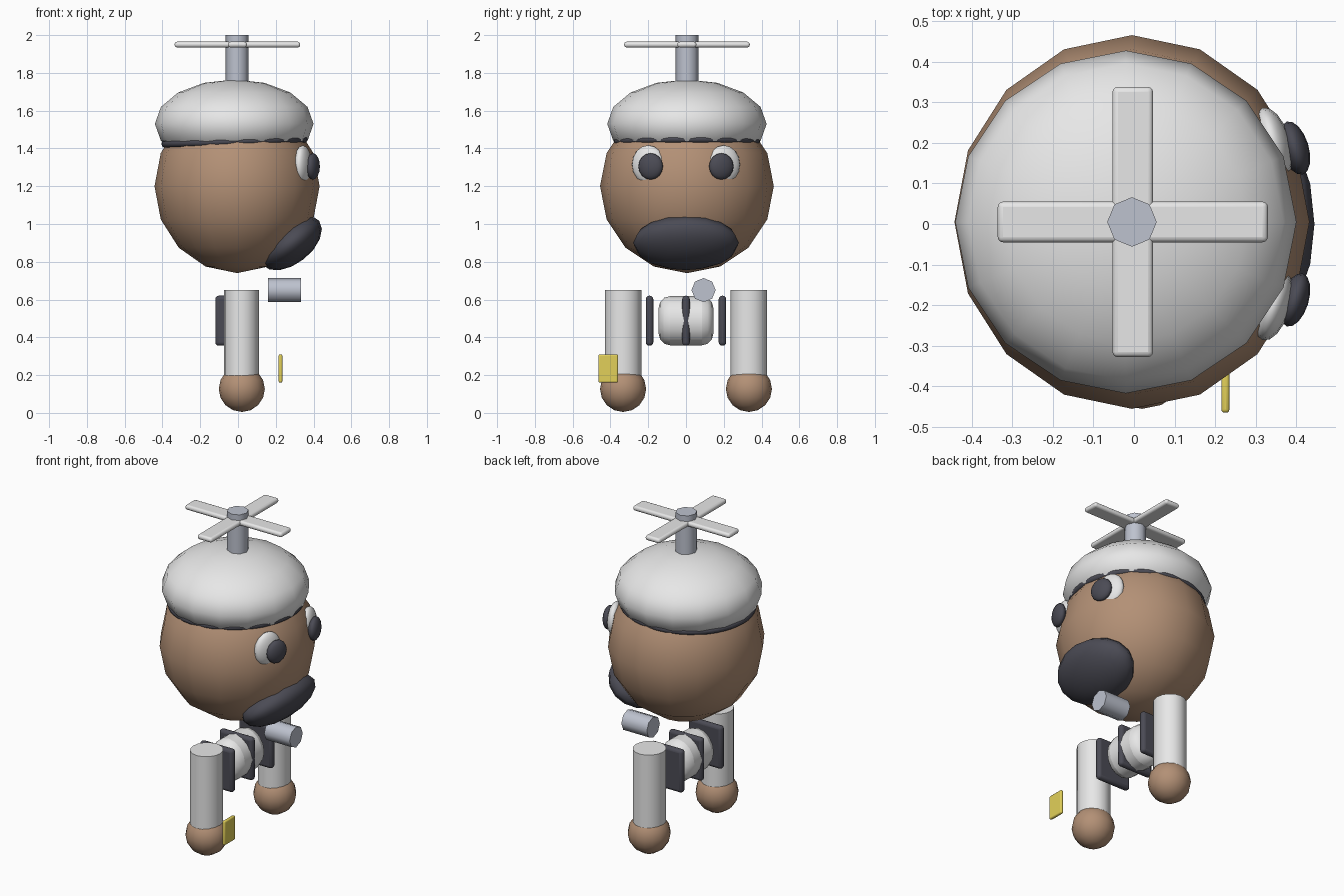
import bpy, math
from mathutils import Matrix

cube = bpy.data.objects.get("Cube")
if cube:
    bpy.data.objects.remove(cube, do_unlink=True)


def material(name, rgb):
    m = bpy.data.materials.new(name)
    m.use_nodes = True
    m.diffuse_color = (*rgb, 1)
    m.node_tree.nodes["Principled BSDF"].inputs["Base Color"].default_value = (*rgb, 1)
    return m


BROWN = material("warm brown", (0.45, 0.28, 0.18))
WHITE = material("soft white", (0.8, 0.8, 0.8))
DARK = material("dark slate", (0.07, 0.07, 0.09))
STEEL = material("blue grey", (0.51, 0.54, 0.62))
YELLOW = material("yellow", (0.76, 0.63, 0.1))


def finish(name, mat, bevel=0, segments=3):
    """Name and colour the active object, round its edges and smooth it."""
    o = bpy.context.object
    o.name = name
    o.data.materials.append(mat)
    if bevel:
        bpy.ops.object.transform_apply(location=False, rotation=False, scale=True)
        b = o.modifiers.new("rounding", 'BEVEL')
        b.width = bevel
        b.segments = segments
        b.limit_method = 'ANGLE'
        b.angle_limit = math.radians(50)
    bpy.ops.object.shade_smooth_by_angle(angle=math.radians(50))
    return o


def ball(name, mat, loc, radii, rot=(0, 0, 0), segments=16, rings=8):
    bpy.ops.mesh.primitive_uv_sphere_add(segments=segments, ring_count=rings, radius=1,
                                         location=loc, rotation=rot)
    bpy.context.object.scale = radii
    return finish(name, mat)


def rod(name, mat, loc, radii, length, rot=(0, 0, 0), sides=16, bevel=0):
    bpy.ops.mesh.primitive_cylinder_add(vertices=sides, radius=1, depth=1,
                                        location=loc, rotation=rot)
    bpy.context.object.scale = (*radii, length)
    return finish(name, mat, bevel)


def block(name, mat, loc, size, bevel):
    bpy.ops.mesh.primitive_cube_add(size=1, location=loc)
    bpy.context.object.scale = size
    return finish(name, mat, bevel)


# Head with muzzle
ball("head", BROWN, (-0.005, 0.005, 1.2), (0.437, 0.46, 0.46))
ball("muzzle", DARK, (0.28, 0, 0.9), (0.19, 0.28, 0.11), (0, math.radians(-38), 0))

# Cap and its dark band
ball("cap", WHITE, (-0.02, 0.005, 1.53), (0.42, 0.422, 0.235))
bpy.ops.mesh.primitive_torus_add(major_segments=48, minor_segments=10, major_radius=0.368,
                                 minor_radius=0.02, location=(-0.018, 0.005, 1.437),
                                 rotation=(0, math.radians(-2), 0))
finish("cap_band", DARK)

# Propeller
rod("propeller_shaft", STEEL, (-0.005, 0.005, 1.86), (0.061, 0.061), 0.28, sides=8)
block("propeller_blade_long", WHITE, (-0.003, 0.005, 1.95), (0.665, 0.1, 0.03), 0.013)
block("propeller_blade_cross", WHITE, (-0.003, 0.005, 1.95), (0.1, 0.665, 0.03), 0.013)

# Eyes, limbs and side plates
for side, s in (("left", 1), ("right", -1)):
    turn = (0, 0, math.radians(17 * s))
    ball(side + "_eye", WHITE, (0.343, 0.2 * s, 1.315), (0.042, 0.09, 0.102), turn)
    ball(side + "_pupil", DARK, (0.396, 0.187 * s, 1.305), (0.034, 0.068, 0.07), turn)
    rod(side + "_limb", WHITE, (0.018, 0.333 * s, 0.415), (0.093, 0.097), 0.47)
    ball(side + "_foot", BROWN, (0.02, 0.333 * s, 0.127), (0.122, 0.122, 0.122))
    block(side + "_plate", DARK, (-0.005, 0.193 * s, 0.488), (0.23, 0.04, 0.265), 0.018)

# Rounded body with a plate through its middle
rod("body", WHITE, (-0.005, 0, 0.488), (0.113, 0.13), 0.29,
    (math.radians(90), 0, 0), bevel=0.06)
block("middle_plate", DARK, (-0.005, 0, 0.488), (0.23, 0.04, 0.265), 0.018)

# Loose pipe and tag
rod("pipe", STEEL, (0.247, 0.093, 0.65), (0.064, 0.064), 0.175,
    (0, math.radians(90), 0), sides=8)
block("tag", YELLOW, (0.225, -0.412, 0.235), (0.02, 0.105, 0.15), 0.008)
